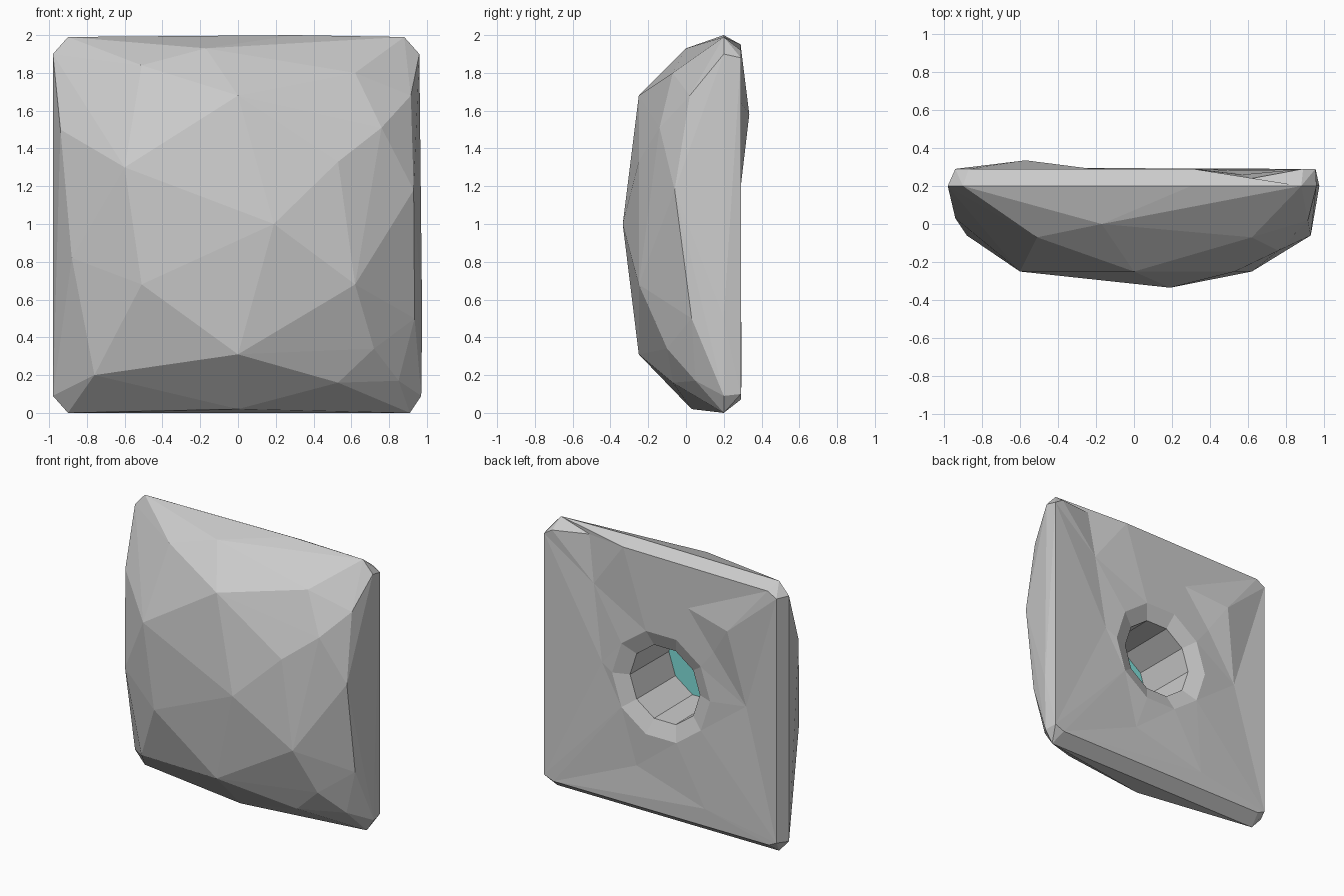
import bpy, bmesh, math
from mathutils import Vector
from mathutils.geometry import delaunay_2d_cdt

cube = bpy.data.objects.get("Cube")
if cube:
    bpy.data.objects.remove(cube, do_unlink=True)


def material(name, colour):
    mat = bpy.data.materials.new(name)
    mat.use_nodes = True
    mat.diffuse_color = (*colour, 1)
    mat.node_tree.nodes["Principled BSDF"].inputs["Base Color"].default_value = (*colour, 1)
    return mat


stone = material("stone grey", (0.6, 0.6, 0.6))
teal = material("teal", (0.22, 0.75, 0.71))


def make_object(name, bm, mat):
    mesh = bpy.data.meshes.new(name)
    bm.to_mesh(mesh)
    bm.free()
    mesh.materials.append(mat)
    obj = bpy.data.objects.new(name, mesh)
    bpy.context.collection.objects.link(obj)
    return obj


def ring(radius, y, sides=10):
    return [Vector((radius * math.cos(i * math.tau / sides), y,
                    1 + radius * math.sin(i * math.tau / sides))) for i in range(sides)]


# Chiselled front, as a hull over its corner points
front = [(-.17, 0, 1.93), (-.51, -.07, 1.84), (.62, -.07, 1.8), (0, -.25, 1.68),
         (-.6, -.25, 1.3), (.53, -.25, 1.33), (.19, -.335, 1), (-.51, -.25, .68),
         (.62, -.25, .68), (0, -.25, .31), (-.76, -.04, .2), (.53, -.07, .16),
         (.72, -.1, .34), (.85, .05, .17), (0, .03, .02), (-.94, .03, 1.5),
         (-.88, -.06, .82), (.915, .02, 1.68), (.76, -.14, 1.51), (.93, -.06, 1.18),
         (.935, .03, .5)]
edge = [(-.9, 1.99), (-.98, 1.9), (-.98, .09), (-.9, 0), (.91, 0), (.97, .09),
        (.975, .5), (.96, 1.9), (.88, 1.99), (.3, 2)]
rim = [(-.87, 1.94), (-.94, 1.9), (-.94, .1), (-.88, .07), (.88, .07), (.955, .1),
       (.955, 1.88), (.89, 1.92), (.62, 1.943), (.31, 1.95)]
BACK = .29
bm = bmesh.new()
for p in front + [(x, .2, z) for x, z in edge] + [(x, BACK, z) for x, z in rim]:
    bm.verts.new(p)
result = bmesh.ops.convex_hull(bm, input=bm.verts)
bmesh.ops.delete(bm, geom=list({g for g in result["geom_interior"] + result["geom_unused"]
                                if isinstance(g, bmesh.types.BMVert)}), context='VERTS')
bmesh.ops.delete(bm, geom=[f for f in bm.faces if all(v.co.y > BACK - .01 for v in f.verts)],
                 context='FACES')
bm.normal_update()

# Uneven back, triangulated between the rim and the round opening
bumps = [(-.57, .335, 1.58), (.57, .26, 1.6), (-.22, .29, 1.64), (-.43, .29, 1.37),
         (-.68, .27, 1.03), (.49, .28, 1.05), (.21, .275, .36), (-.36, .295, .2)]
lip = ring(.4, BACK)
points = [Vector((x, BACK, z)) for x, z in rim] + lip + [Vector(b) for b in bumps]
n = len(rim)
links = [(i, (i + 1) % n) for i in range(n)]
links += [(n + i, n + (i + 1) % 10) for i in range(10)]
_, _, tris, _, _, _ = delaunay_2d_cdt([Vector((p.x, p.z)) for p in points], links, [], 1, 1e-5)
verts = [bm.verts.new(p) for p in points]
for tri in tris:
    if not all(n <= i < n + 10 for i in tri):
        face = bm.faces.new([verts[i] for i in tri])
        face.normal_update()
        if face.normal.y < 0:
            face.normal_flip()

# Bevelled opening and straight socket wall
loop = verts[n:n + 10]
for radius, y in ((.285, .245), (.28, -.2)):
    inner = [bm.verts.new(p) for p in ring(radius, y)]
    for i in range(10):
        j = (i + 1) % 10
        face = bm.faces.new((loop[i], loop[j], inner[j], inner[i]))
        face.normal_update()
        centre = face.calc_center_median()
        if face.normal.dot(Vector((-centre.x, 0, 1 - centre.z))) < 0:
            face.normal_flip()
    loop = inner

bmesh.ops.remove_doubles(bm, verts=bm.verts, dist=.001)
# Notch in the top back edge
for v in bm.verts:
    if abs(v.co.x - .62) < .01 and v.co.z > 1.93:
        v.co.y = .24
make_object("stone_block", bm, stone)

# Teal plate at the bottom of the socket
bm = bmesh.new()
face = bm.faces.new([bm.verts.new(p) for p in ring(.28, -.2)])
face.normal_update()
if face.normal.y < 0:
    face.normal_flip()
make_object("socket_floor", bm, teal)
